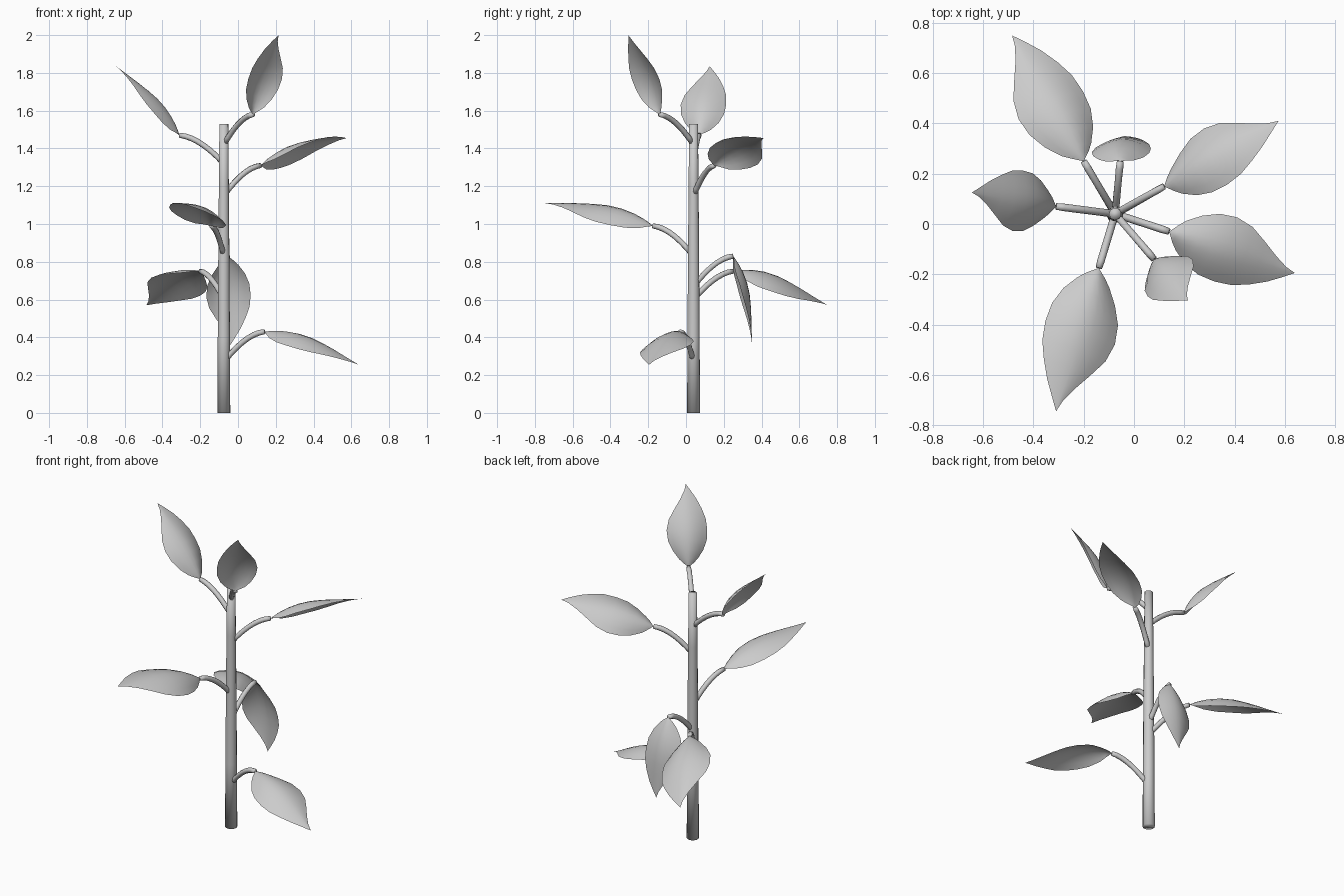
import bpy, bmesh, math
from mathutils import Vector, Matrix

if "Cube" in bpy.data.objects:
    bpy.data.objects.remove(bpy.data.objects["Cube"])

grey = bpy.data.materials.new("plain_grey")
grey.diffuse_color = (0.6, 0.6, 0.6, 1)
grey.use_nodes = True
grey.node_tree.nodes["Principled BSDF"].inputs["Base Color"].default_value = grey.diffuse_color

CX, CY = -0.075, 0.04   # stem axis


def finish(name, bm):
    bmesh.ops.remove_doubles(bm, verts=bm.verts, dist=0.0005)
    me = bpy.data.meshes.new(name)
    for f in bm.faces:
        f.smooth = True
    bm.to_mesh(me)
    bm.free()
    me.materials.append(grey)
    ob = bpy.data.objects.new(name, me)
    bpy.context.collection.objects.link(ob)
    return ob


def tube(name, points, radii, sides):
    """Closed round tube through a list of points."""
    bm = bmesh.new()
    rings = []
    for i, p in enumerate(points):
        d = (points[min(i + 1, len(points) - 1)] - points[max(i - 1, 0)]).normalized()
        a = d.cross(Vector((0.3, 0.95, 0.02))).normalized()
        b = d.cross(a)
        rings.append([bm.verts.new(p + radii[i] * (a * math.cos(k * math.tau / sides)
                                                   + b * math.sin(k * math.tau / sides)))
                      for k in range(sides)])
    for r0, r1 in zip(rings, rings[1:]):
        for k in range(sides):
            n = (k + 1) % sides
            bm.faces.new((r0[k], r0[n], r1[n], r1[k]))
    bm.faces.new(rings[0][::-1])
    bm.faces.new(rings[-1])
    return finish(name, bm)


# leaf stations: position, left half width, right half width, ridge height, edge drop
STATIONS = [
    (0.00, 0.000, 0.000, 0.000, 0.000),
    (0.05, 0.060, 0.065, 0.022, 0.030),
    (0.10, 0.110, 0.115, 0.042, 0.062),
    (0.20, 0.180, 0.185, 0.070, 0.092),
    (0.32, 0.235, 0.230, 0.088, 0.100),
    (0.45, 0.250, 0.240, 0.090, 0.095),
    (0.58, 0.220, 0.225, 0.075, 0.070),
    (0.70, 0.150, 0.180, 0.055, 0.042),
    (0.82, 0.075, 0.120, 0.032, 0.018),
    (0.92, 0.023, 0.055, 0.014, 0.005),
    (1.00, 0.000, 0.000, 0.000, 0.000),
]
COLS = [-1, -0.75, -0.5, -0.25, 0, 0.25, 0.5, 0.75, 1]


def leaf(name, base, tip, roll):
    """Arched, pointed blade from base to tip; positive roll lifts its left edge."""
    axis = tip - base
    length = axis.length
    u = axis.normalized()
    v = Vector((-axis.y, axis.x, 0)).normalized()
    rot = Matrix.Rotation(math.radians(roll), 3, u)
    v = rot @ v
    n = u.cross(v)
    bm = bmesh.new()
    rows = []
    for t, left, right, ridge, drop in STATIONS:
        row = []
        for s in COLS:
            w = s * (left if s > 0 else right)
            h = ridge - drop * abs(s) ** 1.8
            row.append(bm.verts.new(base + length * (u * t + v * w + n * h)))
        rows.append(row)
    for r0, r1 in zip(rows, rows[1:]):
        for k in range(len(COLS) - 1):
            bm.faces.new((r0[k], r1[k], r1[k + 1], r0[k + 1]))
    bmesh.ops.dissolve_degenerate(bm, dist=0.0005, edges=bm.edges)
    return finish(name, bm)


# stem
heights = [0, 0.4, 0.85, 1.2, 1.53]
tube("stem", [Vector((CX, CY, z)) for z in heights],
     [0.035, 0.033, 0.030, 0.027, 0.024], 12)

# start height on the stem, stalk end, leaf tip, roll
LEAVES = [
    (0.27, (0.14, -0.03, 0.43), (0.64, -0.195, 0.255), 5),
    (0.60, (-0.20, 0.25, 0.75), (-0.485, 0.75, 0.57), 20),
    (0.67, (-0.055, 0.25, 0.83), (-0.04, 0.35, 0.36), -12),
    (0.83, (-0.14, -0.175, 0.99), (-0.31, -0.745, 1.11), -11),
    (1.15, (0.12, 0.15, 1.31), (0.575, 0.41, 1.455), -26),
    (1.32, (-0.31, 0.07, 1.47), (-0.645, 0.125, 1.835), 0),
    (1.42, (0.08, -0.14, 1.58), (0.215, -0.305, 2.0), 0),
]
for i, (z0, end, tip, roll) in enumerate(LEAVES, 1):
    p0, p2 = Vector((CX, CY, z0)), Vector(end)
    p1 = p0.lerp(p2, 0.55)
    p1.z = p2.z - 0.01
    # leaf stalk
    path = [p0 * (1 - t) ** 2 + p1 * 2 * t * (1 - t) + p2 * t * t
            for t in (k / 7 for k in range(8))]
    tube(f"leaf_stalk_{i}", path, [0.015] * 7 + [0.013], 8)
    # leaf blade
    leaf(f"leaf_{i}", p2, Vector(tip), roll)
